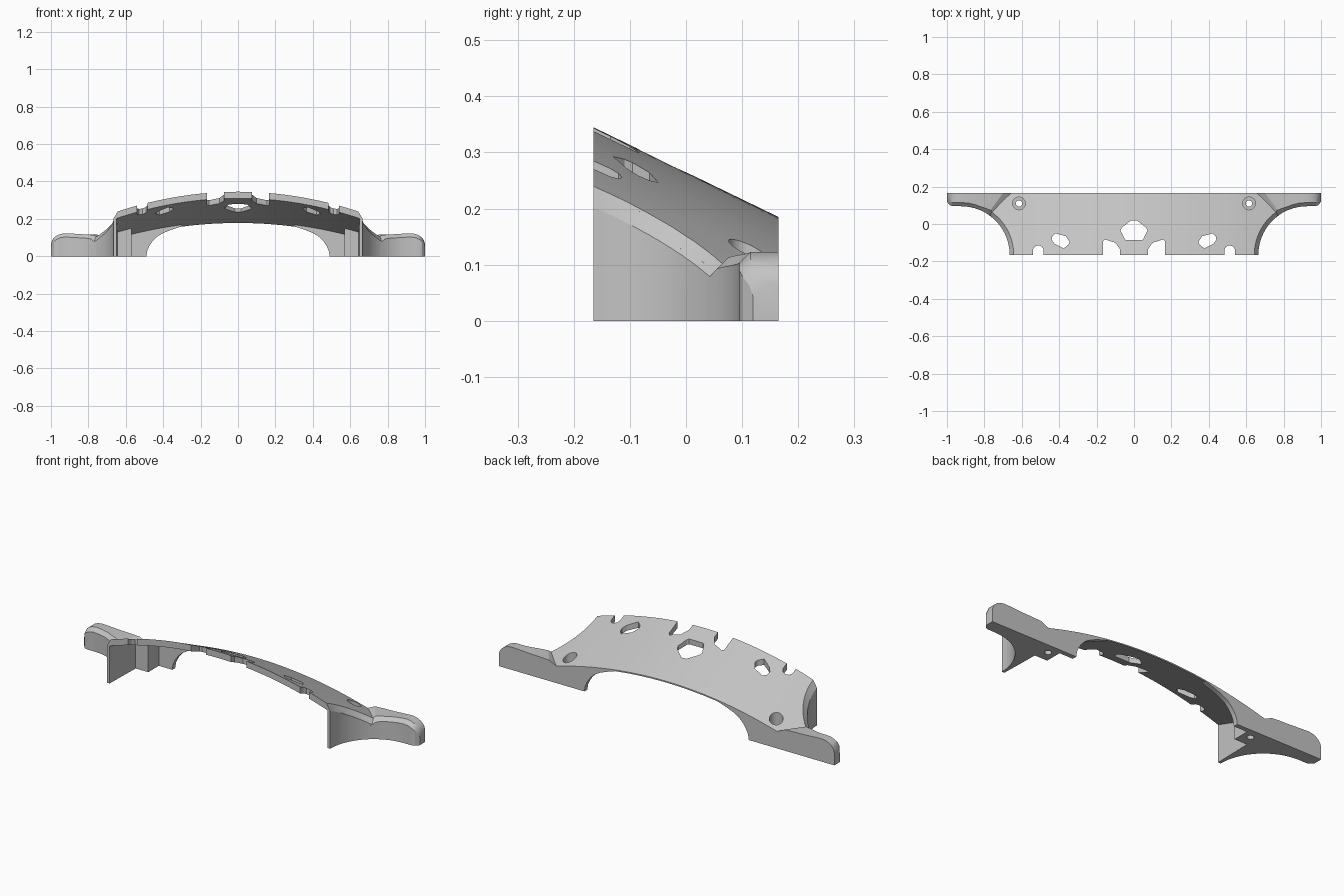
import bpy, bmesh, math

if "Cube" in bpy.data.objects:
    bpy.data.objects.remove(bpy.data.objects["Cube"])

YF, YB = -0.165, 0.165            # front and back of the part
CX, R = 0.925, 0.26               # side scoop centre (at y = YF) and radius

grey = bpy.data.materials.new("light_grey")
grey.diffuse_color = (0.55, 0.55, 0.55, 1)
grey.use_nodes = True
grey.node_tree.nodes["Principled BSDF"].inputs["Base Color"].default_value = grey.diffuse_color


def top(x, y):
    """Height of the arched, backward sloping top surface."""
    d = y - YF
    return 0.345 - 0.485 * d - (0.255 - 0.12 * d) * x * x


def loft(name, rings):
    """Closed solid through rings with equal point counts."""
    bm = bmesh.new()
    vs = [[bm.verts.new(p) for p in r] for r in rings]
    n = len(vs[0])
    for a, b in zip(vs, vs[1:]):
        for i in range(n):
            j = (i + 1) % n
            bm.faces.new((a[i], a[j], b[j], b[i]))
    bm.faces.new(vs[0])
    bm.faces.new(vs[-1])
    bmesh.ops.recalc_face_normals(bm, faces=bm.faces)
    me = bpy.data.meshes.new(name)
    bm.to_mesh(me)
    bm.free()
    me.materials.append(grey)
    ob = bpy.data.objects.new(name, me)
    bpy.context.scene.collection.objects.link(ob)
    return ob


def prism(name, pts, z0, z1):
    return loft(name, [[(x, y, z) for x, y in pts] for z in (z0, z1)])


def disc(x, y, r, n=40):
    return [(x + r * math.cos(2 * math.pi * i / n),
             y + r * math.sin(2 * math.pi * i / n)) for i in range(n)]


def finish(ob, ops=(), mirror=False):
    """Run booleans and mirror, bake, and shade smooth with sharp edges."""
    for kind, cutter in ops:
        m = ob.modifiers.new("cut", 'BOOLEAN')
        m.operation, m.object, m.solver = kind, cutter, 'EXACT'
    if mirror:
        m = ob.modifiers.new("mirror", 'MIRROR')
        m.use_mirror_merge = False
    bpy.context.view_layer.update()
    dg = bpy.context.evaluated_depsgraph_get()
    me = bpy.data.meshes.new_from_object(ob.evaluated_get(dg))
    ob.modifiers.clear()
    ob.data = me
    me.materials.clear()
    me.materials.append(grey)
    for p in me.polygons:
        p.material_index = 0
    me.shade_smooth()
    me.set_sharp_from_angle(angle=math.radians(25))


def shell(name, half, low_front, low_back, drop=0.0, n=56):
    """Solid under the top surface; low_* give the underside height."""
    rings = []
    for i in range(n + 1):
        x = -half + 2 * half * i / n
        f, b = top(x, YF) - drop, top(x, YB) - drop
        rings.append([(x, YF, f), (x, YB, b),
                      (x, YB, low_back(b)), (x, YF, low_front(f))])
    return loft(name, rings)


# --- cutters ---------------------------------------------------------------
cutters = []


def cut(name, pts, z0=-0.5, z1=1):
    c = prism(name, pts, z0, z1)
    cutters.append(c)
    return ('DIFFERENCE', c)


def chamfer(s):
    """Sloped cut along the upper edge of a side scoop."""
    rings = []
    for i in range(33):
        t = math.radians(30 + 160 * i / 32)
        P = lambda r: (CX + r * math.cos(t), YF + r * math.sin(t))
        a, b = top(*P(R)) - 0.03, top(*P(R + 0.022))
        g = (b - a) / 0.022
        ring = [(R - 0.01, a - 0.01 * g), (R + 0.03, b + 0.008 * g),
                (R + 0.03, b + 0.1), (R - 0.01, b + 0.1)]
        rings.append([(s * P(r)[0], P(r)[1], z) for r, z in ring])
    c = loft("chamfer_cutter", rings)
    cutters.append(c)
    return ('DIFFERENCE', c)


side = {}
notches = []
big_notch = [(0.075, -0.2), (0.075, -0.135), (0.10, -0.10), (0.155, -0.083),
             (0.165, -0.09), (0.165, -0.2)]
small_notch = [(0.485, -0.2), (0.485, -0.135), (0.493, -0.12), (0.51, -0.114),
               (0.53, -0.12), (0.54, -0.135), (0.54, -0.2)]
slant_hole = [(0.44, -0.085), (0.437, -0.065), (0.42, -0.05), (0.365, -0.065),
              (0.345, -0.095), (0.35, -0.11), (0.375, -0.13), (0.425, -0.105)]
for s in (1, -1):
    flip = lambda pts: [(s * x, y) for x, y in pts]
    side[s] = [cut("scoop_cutter", flip(disc(CX, YF, R, 96))),
               chamfer(s),
               cut("counterbore_cutter", flip(disc(0.615, 0.11, 0.034)), 0.075),
               cut("screw_cutter", flip(disc(0.615, 0.11, 0.017, 24)))]
    notches += [cut("notch_cutter", flip(p))
                for p in (big_notch, small_notch, slant_hole)]
notches.append(cut("centre_cutter", [
    (0.015, 0.02), (0.065, -0.02), (0.072, -0.035), (0.05, -0.08), (0.042, -0.086),
    (-0.042, -0.086), (-0.05, -0.08), (-0.072, -0.035), (-0.065, -0.02), (-0.015, 0.02)]))

# --- arched plate, thinning to the back --------------------------------------
plate = shell("arched_plate", 0.78, lambda z: z - 0.035, lambda z: z - 0.007)
finish(plate, side[1] + side[-1] + notches)

# --- legs: thin scooped wall with a screw block ------------------------------
under = shell("under_volume", 1.0, lambda z: -0.3, lambda z: -0.3, 0.004)
cutters.append(under)
fit = [('INTERSECT', under)]
leg = prism("leg", [(0.56, YB), (0.78, YB), (0.78, YF), (0.65, YF),
                    (0.645, 0.05), (0.57, 0.05), (0.57, 0.14), (0.56, 0.14)], 0, 0.5)
finish(leg, fit + side[1], True)

# --- rear web with the rounded arch foot -------------------------------------
web_profile = [(0.57, 0), (0.49, 0), (0.485, 0.03), (0.474, 0.055), (0.457, 0.08),
               (0.432, 0.105), (0.40, 0.124), (0.36, 0.14), (0.30, 0.16),
               (0.30, 0.4), (0.57, 0.4)]
web = loft("rear_web", [[(x, y, z) for x, z in web_profile] for y in (0.14, YB)])
finish(web, fit, True)


# --- end flanges: front follows the scoop, chamfered top edge ----------------
def front_y(x):
    if x < CX:
        return YF + math.sqrt(R * R - (CX - x) ** 2)
    return 0.095 + max(0, x - 0.98) * 1.2


columns = [(0.757, 0.088, 0.65), (0.785, 0.112, 0.70), (0.80, 0.115, 0.75),
           (0.82, 0.117, 0.82), (0.85, 0.119, 0.85), (0.885, 0.121, 0.885),
           (0.925, 0.123, 0.925), (0.95, 0.119, 0.95), (0.97, 0.110, 0.97),
           (0.985, 0.098, 0.985), (0.995, 0.083, 0.995), (1.0, 0.065, 1.0)]
rings = []
for x, h, xb in columns:
    f = front_y(x)
    xm = x + (xb - x) * 0.2
    rings.append([(x, f, 0), (x, f, h - 0.02), (xm, f + 0.02, h),
                  (xb, YB, h), (xb, YB, 0)])
finish(loft("end_flange", rings), (), True)

for c in cutters:
    bpy.data.objects.remove(c)
